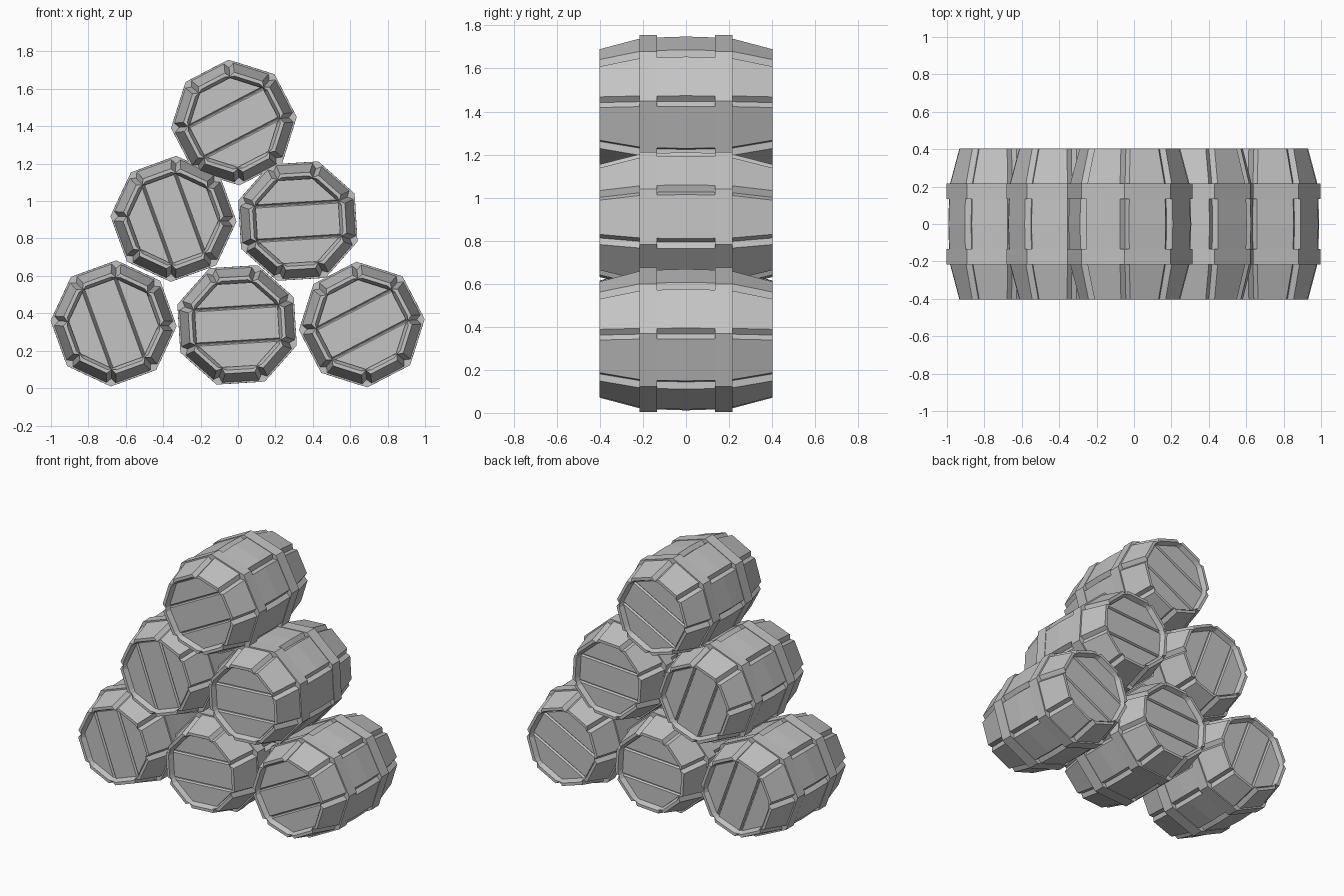
import bpy
import bmesh
import math

cube = bpy.data.objects.get("Cube")
if cube:
    bpy.data.objects.remove(cube, do_unlink=True)

grey = bpy.data.materials.new("plain grey")
grey.use_nodes = True
COLOUR = (0.55, 0.55, 0.55, 1)
grey.diffuse_color = COLOUR
grey.node_tree.nodes["Principled BSDF"].inputs["Base Color"].default_value = COLOUR

SIDES = 8
TAN = math.tan(math.pi / SIDES)
LIP = 0.027       # half width of the groove between staves
HEAD = 0.222      # centre-to-flat size of the barrel head


def section(y, flat, depth):
    """Octagon ring with a groove of the given depth at each corner."""
    points = []
    for i in range(SIDES):
        a = 2 * math.pi * i / SIDES
        lip = flat * TAN - LIP
        low = flat - depth
        for r, t in ((low, -low * TAN), (flat, -lip), (flat, lip)):
            points.append((r * math.cos(a) - t * math.sin(a), y,
                           r * math.sin(a) + t * math.cos(a)))
    return points


def octagon(y, flat):
    r = flat / math.cos(math.pi / SIDES)
    angles = [math.pi * (2 * i + 1) / SIDES for i in range(SIDES)]
    return [(r * math.cos(a), y, r * math.sin(a)) for a in angles]


def loft(bm, rings, closed=False):
    """Skin a row of rings; either cap the ends or join last to first."""
    loops = [[bm.verts.new(p) for p in ring] for ring in rings]
    pairs = list(zip(loops, loops[1:]))
    if closed:
        pairs.append((loops[-1], loops[0]))
    else:
        bm.faces.new(loops[0])
        bm.faces.new(loops[-1])
    for a, b in pairs:
        for i in range(len(a)):
            j = (i + 1) % len(a)
            bm.faces.new((a[i], a[j], b[j], b[i]))


def finish(bm, name):
    bmesh.ops.recalc_face_normals(bm, faces=bm.faces)
    mesh = bpy.data.meshes.new(name)
    bm.to_mesh(mesh)
    bm.free()
    mesh.materials.append(grey)
    return mesh


def make_staves():
    # Bulging body, from the recessed floor over the rim to the middle
    half = [(0.36, HEAD, 0), (0.403, 0.238, 0.012), (0.403, 0.257, 0.029),
            (0.22, 0.302, 0.03), (0.137, 0.308, 0.03)]
    profile = [(-y, f, d) for y, f, d in half] + [(0, 0.312, 0.03)] + half[::-1]
    bm = bmesh.new()
    loft(bm, [section(*p) for p in profile])
    return finish(bm, "staves")


def make_hoops():
    bm = bmesh.new()
    for s in (-1, 1):
        inner, outer = 0.265, 0.3115
        loft(bm, [octagon(s * 0.135, inner), octagon(s * 0.135, outer),
                  octagon(s * 0.216, outer), octagon(s * 0.216, inner)], closed=True)
    return finish(bm, "hoops")


def board_outlines(gap):
    """Outlines of the three head boards, drawn back from their joints by gap."""
    edge = HEAD * TAN
    middle = [(-HEAD, gap - edge), (HEAD, gap - edge),
              (HEAD, edge - gap), (-HEAD, edge - gap)]
    upper = [(-HEAD + gap, edge + gap), (HEAD - gap, edge + gap),
             (edge, HEAD), (-edge, HEAD)]
    lower = [(x, -z) for x, z in upper]
    return middle, upper, lower


def make_head_boards():
    # Three boards at each end with V-shaped joints between them
    bm = bmesh.new()
    for s in (-1, 1):
        for back, front in zip(board_outlines(0.001), board_outlines(0.009)):
            loft(bm, [[(x, s * 0.357, z) for x, z in back],
                      [(x, s * 0.373, z) for x, z in front]])
    return finish(bm, "head_boards")


parts = [make_staves(), make_hoops(), make_head_boards()]

# Stacked barrels: x, z and roll in degrees
stack = {
    "bottom_right": (-0.665, 0.346, 110),
    "bottom_middle": (-0.005, 0.338, 3.5),
    "bottom_left": (0.662, 0.34, 27.5),
    "middle_right": (-0.345, 0.905, 110),
    "middle_left": (0.32, 0.893, 3.5),
    "top": (-0.022, 1.42, 27.5),
}
for place, (x, z, roll) in stack.items():
    for mesh in parts:
        ob = bpy.data.objects.new(f"{place}_barrel_{mesh.name}", mesh)
        ob.location = (x, 0, z)
        ob.rotation_euler.y = -math.radians(roll)
        bpy.context.collection.objects.link(ob)
